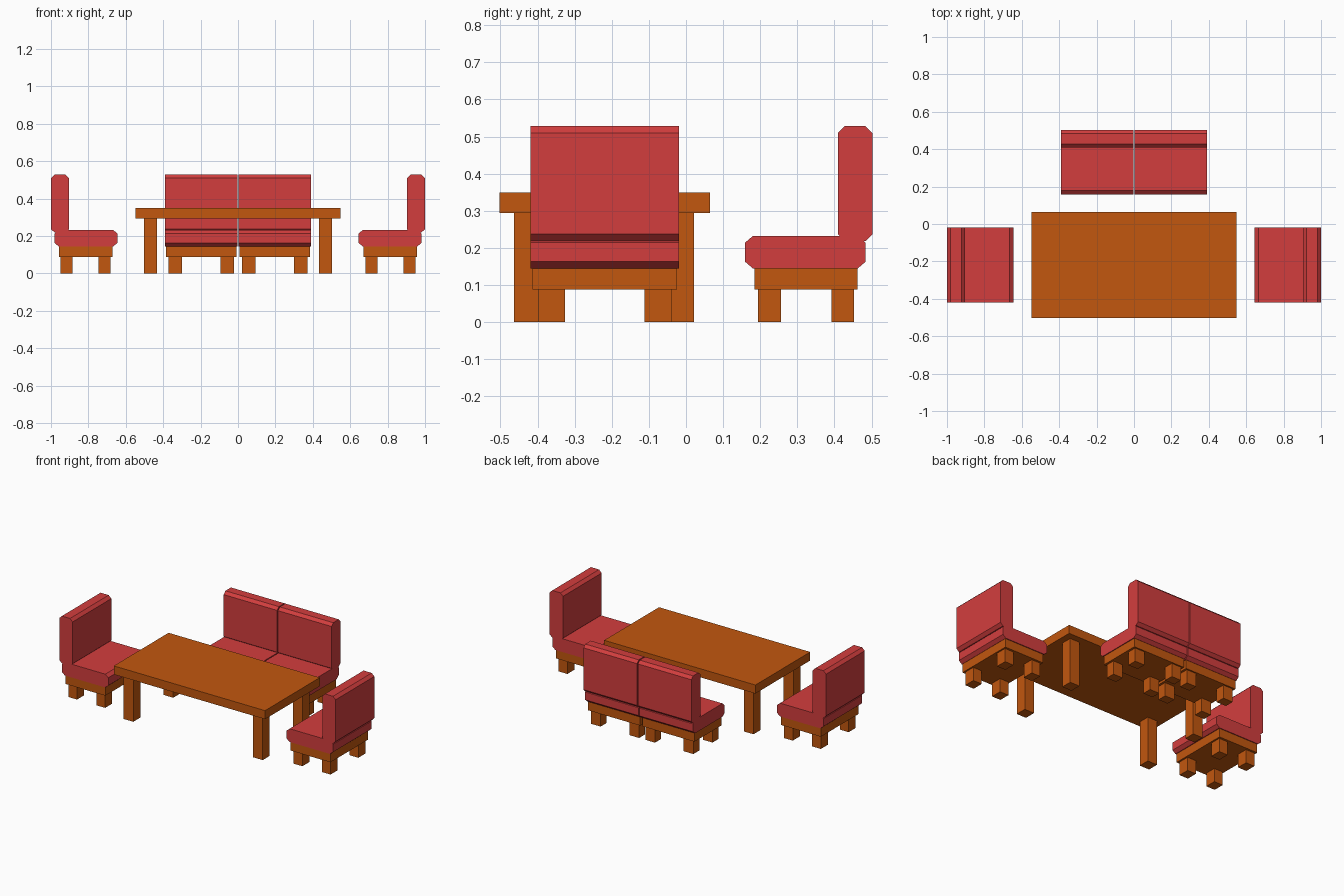
import bpy, math
from mathutils import Matrix, Vector

if "Cube" in bpy.data.objects:
    bpy.data.objects.remove(bpy.data.objects["Cube"])


def material(name, rgb):
    m = bpy.data.materials.new(name)
    m.diffuse_color = (*rgb, 1)
    m.use_nodes = True
    m.node_tree.nodes["Principled BSDF"].inputs["Base Color"].default_value = m.diffuse_color
    return m


RED = material("red upholstery", (0.65, 0.048, 0.048))
WOOD = material("orange wood", (0.54, 0.095, 0.0045))


def extrude_profile(name, profile, x0, x1, mat, matrix=Matrix()):
    """Extrude a (y, z) outline along x, then place it with the matrix."""
    n = len(profile)
    verts = [matrix @ Vector((x, y, z)) for x in (x0, x1) for y, z in profile]
    faces = [list(range(n))[::-1], list(range(n, 2 * n))]
    faces += [[i, (i + 1) % n, n + (i + 1) % n, n + i] for i in range(n)]
    mesh = bpy.data.meshes.new(name)
    mesh.from_pydata(verts, [], faces)
    mesh.materials.append(mat)
    ob = bpy.data.objects.new(name, mesh)
    bpy.context.collection.objects.link(ob)


def box(name, x0, x1, y0, y1, z0, z1, mat, matrix=Matrix()):
    extrude_profile(name, [(y0, z0), (y1, z0), (y1, z1), (y0, z1)], x0, x1, mat, matrix)


def cut_corners(y0, y1, z0, z1, cy, cz):
    """Rectangle outline with bevelled corners."""
    return [(y0 + cy, z0), (y1 - cy, z0), (y1, z0 + cz), (y1, z1 - cz),
            (y1 - cy, z1), (y0 + cy, z1), (y0, z1 - cz), (y0, z0 + cz)]


def chair(label, x, y, angle, scale):
    """Chair facing local -y; origin at the middle of its front edge."""
    m = (Matrix.Translation((x, y, 0)) @ Matrix.Rotation(angle, 4, 'Z')
         @ Matrix.Diagonal((scale, scale, 1, 1)))
    # cushions
    extrude_profile(label + "_seat", cut_corners(0, 0.325, 0.145, 0.232, 0.021, 0.018),
                    -0.1935, 0.1935, RED, m)
    extrude_profile(label + "_backrest", cut_corners(0.25, 0.343, 0.219, 0.528, 0.018, 0.018),
                    -0.1935, 0.1935, RED, m)
    # wooden base and legs
    box(label + "_base", -0.188, 0.188, 0.025, 0.303, 0.088, 0.145, WOOD, m)
    for lx in (-0.139, 0.139):
        for ly in (0.066, 0.263):
            box(label + "_leg", lx - 0.035, lx + 0.035, ly - 0.0305, ly + 0.0305,
                0, 0.088, WOOD, m)


# table
box("table_top", -0.547, 0.547, -0.502, 0.064, 0.294, 0.35, WOOD)
for lx in (-0.468, 0.468):
    for ly in (-0.427, -0.015):
        box("table_leg", lx - 0.035, lx + 0.035, ly - 0.036, ly + 0.036, 0, 0.294, WOOD)

# seating: two at the back, one at each end
for side, s in (("left", -1), ("right", 1)):
    chair("back_" + side + "_chair", s * 0.1965, 0.159, 0, 1)
    chair(side + "_chair", s * 0.645, -0.219, -s * math.pi / 2, 1.033)
